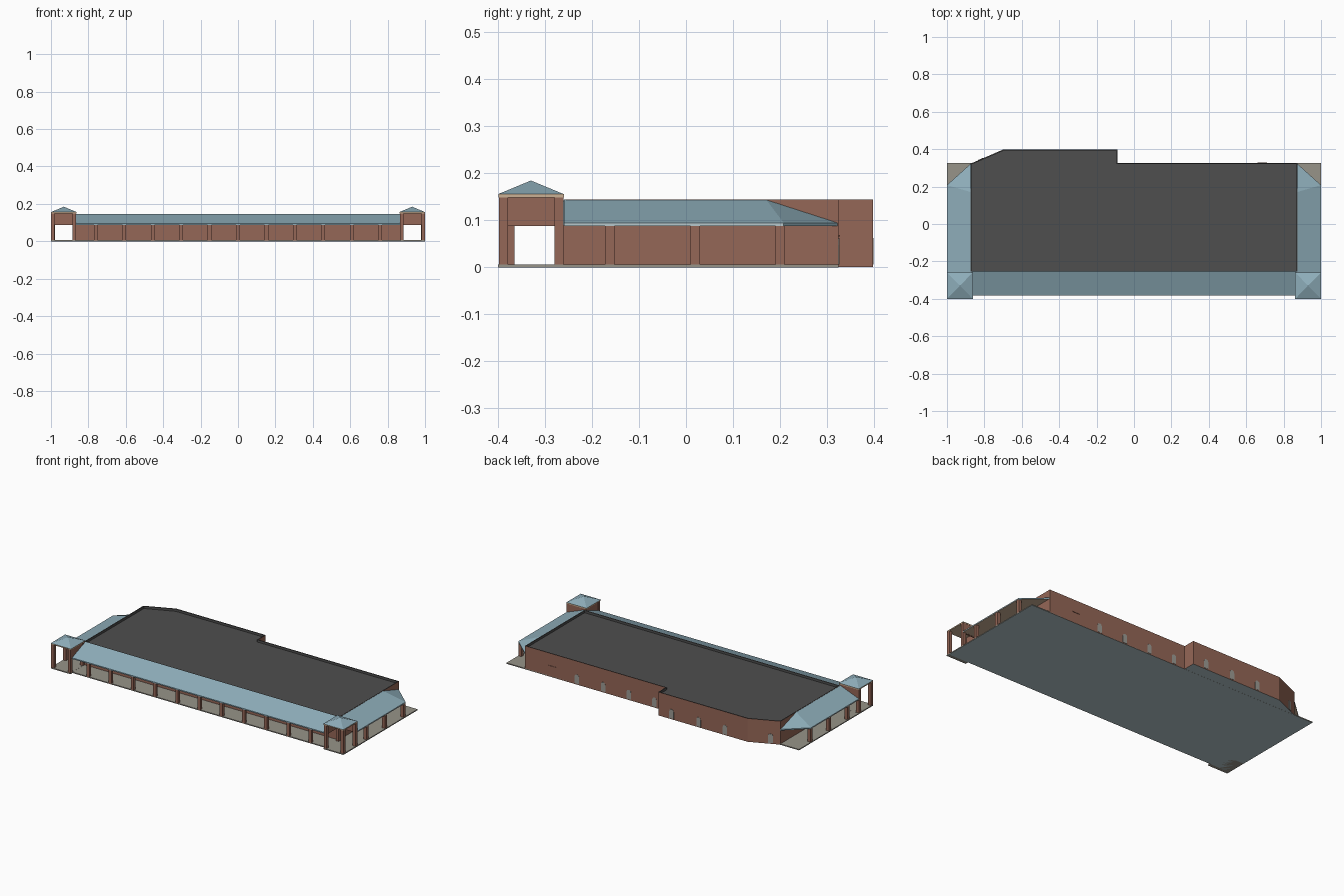
import bpy, bmesh, math
from mathutils import Vector

if "Cube" in bpy.data.objects:
    bpy.data.objects.remove(bpy.data.objects["Cube"])


def mat(name, r, g, b):
    m = bpy.data.materials.new(name)
    m.diffuse_color = (r, g, b, 1)
    m.use_nodes = True
    m.node_tree.nodes["Principled BSDF"].inputs["Base Color"].default_value = m.diffuse_color
    return m


BRICK = mat("brick", 0.30, 0.135, 0.095)
BLUE = mat("blue metal roof", 0.27, 0.42, 0.49)
DARK = mat("dark flat roof", 0.077, 0.077, 0.077)
FLOOR = mat("warm grey paving", 0.31, 0.295, 0.25)
PALE = mat("pale blue grey", 0.47, 0.58, 0.61)
CREAM = mat("cream trim", 0.60, 0.44, 0.30)
GLASS = mat("grey window", 0.34, 0.33, 0.30)


def finish(name, bm, mats, rule=None):
    bmesh.ops.recalc_face_normals(bm, faces=bm.faces)
    bm.normal_update()
    if rule:
        for f in bm.faces:
            f.material_index = rule(f)
    me = bpy.data.meshes.new(name)
    bm.to_mesh(me)
    bm.free()
    for m in mats:
        me.materials.append(m)
    ob = bpy.data.objects.new(name, me)
    bpy.context.collection.objects.link(ob)
    return ob


def box(name, x0, x1, y0, y1, z0, z1, *mats, rule=None):
    return prism(name, [(x0, y0), (x1, y0), (x1, y1), (x0, y1)], z0, z1, mats, rule)


def prism(name, pts, z0, z1, mats, rule=None):
    bm = bmesh.new()
    f = bm.faces.new([bm.verts.new((x, y, z0)) for x, y in pts])
    ext = bmesh.ops.extrude_face_region(bm, geom=[f])
    for v in ext["geom"]:
        if isinstance(v, bmesh.types.BMVert):
            v.co.z = z1
    return finish(name, bm, mats, rule)


def hull(name, pts, mats, rule=None):
    bm = bmesh.new()
    for p in pts:
        bm.verts.new(p)
    bmesh.ops.convex_hull(bm, input=bm.verts)
    return finish(name, bm, mats, rule)


def under(f):
    return 1 if f.normal.z < -0.5 else 0


def canopy_rule(f):
    # pale fascia on the outer ends, cream soffit below
    if abs(f.normal.x) > 0.95:
        return 2
    return under(f)


# paving slab
box("paving_slab", -1, 1, -0.38, 0.325, 0, 0.006, FLOOR, PALE, rule=under)

# main building with a sunken roof behind a parapet
outline = [(-0.873, -0.255), (0.873, -0.255), (0.873, 0.325), (-0.089, 0.325),
           (-0.089, 0.398), (-0.7, 0.398), (-0.873, 0.323)]
bm = bmesh.new()
base = bm.faces.new([bm.verts.new((x, y, 0.0005)) for x, y in outline])
ext = bmesh.ops.extrude_face_region(bm, geom=[base])
for v in ext["geom"]:
    if isinstance(v, bmesh.types.BMVert):
        v.co.z = 0.145
bmesh.ops.recalc_face_normals(bm, faces=bm.faces)
top = [f for f in bm.faces if f.normal.z > 0.9]
walls = {f for f in bm.faces if abs(f.normal.z) < 0.5}
bmesh.ops.inset_region(bm, faces=top, thickness=0.007)
inner = bmesh.ops.extrude_face_region(bm, geom=top)
bmesh.ops.delete(bm, geom=top, context='FACES')
for v in inner["geom"]:
    if isinstance(v, bmesh.types.BMVert):
        v.co.z -= 0.014
finish("main_building", bm, [BRICK, DARK, PALE],
       lambda f: 2 if f.normal.z < -0.5 else (0 if f in walls else 1))
box("front_wall", -0.87, 0.87, -0.263, -0.25, 0.005, 0.09, BRICK)

# front canopy roof and its columns
hull("front_canopy", [(x, y, z) for x in (-0.868, 0.868) for y, z in
     ((-0.255, 0.145), (-0.255, 0.088), (-0.383, 0.088), (-0.383, 0.095))],
     [BLUE, CREAM], under)
for i in range(-5, 6):
    x = i * 0.152
    box("front_column", x - 0.01, x + 0.01, -0.381, -0.365, 0.005, 0.09, BRICK)

# both ends: side canopy, columns and corner tower
for s in (-1, 1):
    eave = [(0.87, -0.26), (1, -0.26), (1, 0.208), (0.87, 0.325)]
    pts = [(s * x, y, z) for x, y in eave for z in (0.088, 0.095)]
    pts += [(s * 0.87, -0.26, 0.145), (s * 0.87, 0.17, 0.145)]
    hull("side_canopy", pts, [BLUE, CREAM, PALE], canopy_rule)
    for y in (-0.162, 0.02, 0.2):
        xs = sorted((s * 0.978, s * 0.998))
        box("side_column", *xs, y - 0.01, y + 0.01, 0.005, 0.088, BRICK)

    # corner tower: tall posts, walled above the walkways, open to the outside
    def tower(name, a, b, y0, y1, z0, z1, *m):
        a, b = sorted((s * a, s * b))
        box(name, a, b, y0, y1, z0, z1, *m)
    tower("tower_base", 0.865, 1, -0.4, -0.26, 0, 0.0065, FLOOR)
    for a in (0.865, 0.98):
        for y in (-0.398, -0.28):
            tower("tower_post", a, a + 0.019, y, y + 0.019, 0.006, 0.149, BRICK)
    tower("tower_back_wall", 0.866, 0.998, -0.272, -0.261, 0.088, 0.149, BRICK)
    tower("tower_inner_wall", 0.866, 0.877, -0.397, -0.262, 0.088, 0.149, BRICK)
    tower("tower_trim", 0.864, 1, -0.399, -0.26, 0.149, 0.156, CREAM)
    cx, cy = s * 0.931, -0.33
    hull("tower_roof", [(cx + i * 0.069, cy + j * 0.07, 0.156)
                        for i in (-1, 1) for j in (-1, 1)] + [(cx, cy, 0.185)], [BLUE])


# arched windows along the back wall
def window(x, y, nx, ny):
    bm = bmesh.new()
    n = Vector((nx, ny, 0)).normalized()
    t = Vector((-n.y, n.x, 0))
    w, spring = 0.015, 0.048
    prof = [(-w, 0.006), (w, 0.006)]
    prof += [(w * math.cos(k * math.pi / 6), spring + w * math.sin(k * math.pi / 6))
             for k in range(7)]
    c = Vector((x, y, 0))
    f = bm.faces.new([bm.verts.new(c + t * a + Vector((0, 0, z))) for a, z in prof])
    ext = bmesh.ops.extrude_face_region(bm, geom=[f])
    for v in ext["geom"]:
        if isinstance(v, bmesh.types.BMVert):
            v.co += n * 0.002
    finish("back_window", bm, [GLASS])


for x in (0.518, 0.338, 0.163, -0.012):
    window(x, 0.3245, 0, 1)
for x in (-0.18, -0.365, -0.545):
    window(x, 0.3975, 0, 1)
window(-0.82, 0.346, -0.075, 0.173)

# small brick hood on the back wall
box("back_hood", 0.66, 0.71, 0.324, 0.328, 0.066, 0.069, BRICK)
